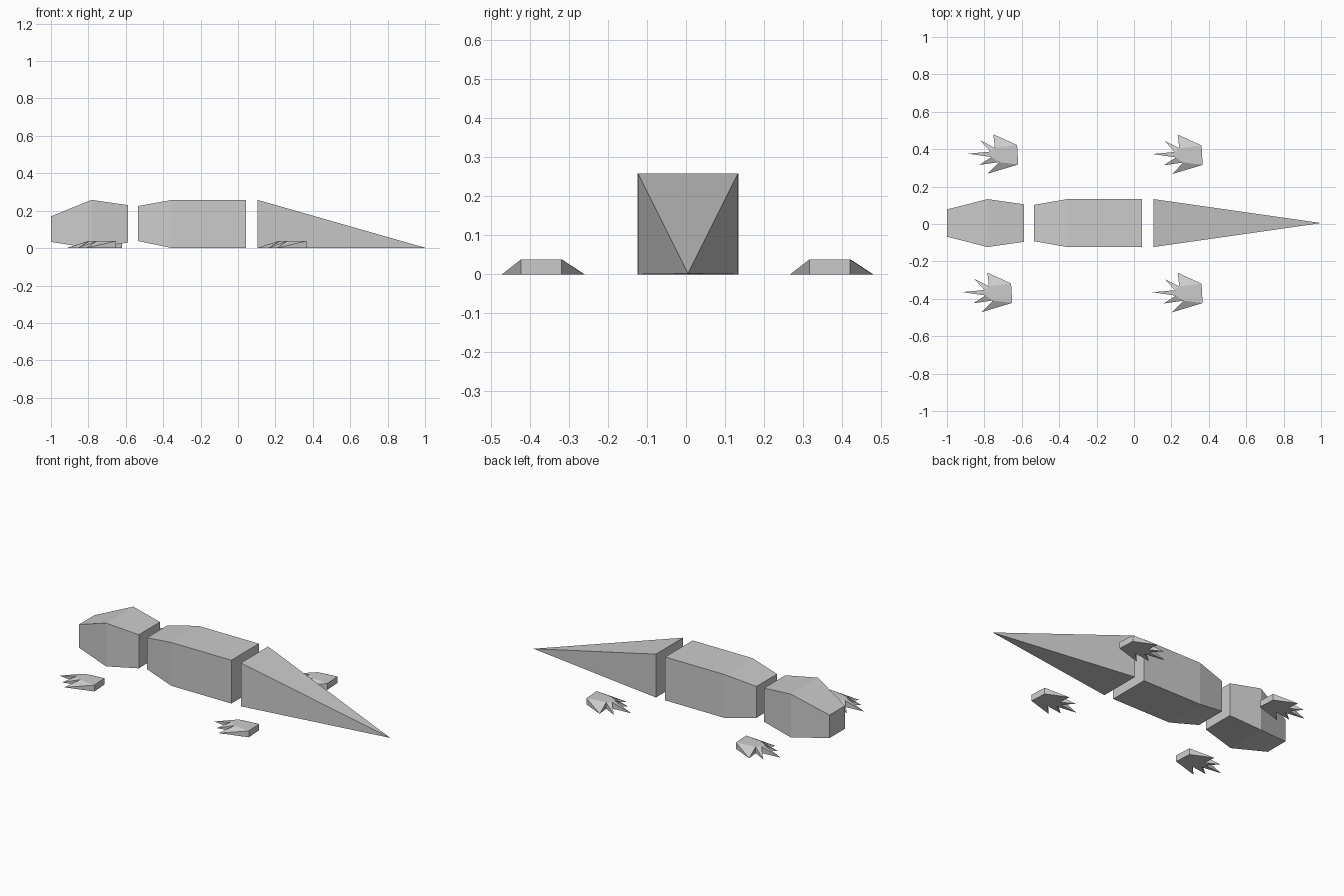
import bpy

if "Cube" in bpy.data.objects:
    bpy.data.objects.remove(bpy.data.objects["Cube"])

CY = 0.005  # body centre line


def add_mesh(name, verts, faces):
    mesh = bpy.data.meshes.new(name)
    mesh.from_pydata(verts, [], faces)
    mesh.update()
    obj = bpy.data.objects.new(name, mesh)
    bpy.context.collection.objects.link(obj)
    return obj


def loft(name, sections):
    """Square-section block along x; each section is (x, half width, z low, z high)."""
    verts, faces = [], []
    for x, w, lo, hi in sections:
        verts += [(x, CY - w, lo), (x, CY + w, lo), (x, CY + w, hi), (x, CY - w, hi)]
    for s in range(len(sections) - 1):
        for i in range(4):
            a, b = 4 * s + i, 4 * s + (i + 1) % 4
            faces.append((a, a + 4, b + 4, b))
    last = len(verts) - 4
    faces += [(0, 1, 2, 3), (last + 3, last + 2, last + 1, last)]
    return add_mesh(name, verts, faces)


# Head and trunk
loft("head", [(-1.0, 0.073, 0.033, 0.17), (-0.783, 0.128, 0.0, 0.258), (-0.587, 0.1, 0.03, 0.23)])
loft("body", [(-0.535, 0.097, 0.038, 0.225), (-0.352, 0.129, 0.0, 0.258), (0.043, 0.129, 0.0, 0.258)])

# Tail: pyramid with its point on the ground
w = 0.128
add_mesh("tail",
         [(0.105, CY - w, 0), (0.105, CY + w, 0), (0.105, CY + w, 0.258),
          (0.105, CY - w, 0.258), (1.0, CY, 0.002)],
         [(0, 1, 2, 3), (1, 0, 4), (2, 1, 4), (3, 2, 4), (0, 3, 4)])

# Feet: flat palm with a spike toe on each front palm edge
PALM = [(0.127, 0.046), (0.008, 0.031), (-0.016, 0.011), (-0.01, -0.018),
        (0.03, -0.045), (0.133, -0.058)]
TIPS = [(0.0, 0.104), (-0.07, 0.071), (-0.135, 0.0), (-0.075, -0.06), (-0.03, -0.107)]


def foot(name, x, y):
    n = len(PALM)
    verts = [(px, py, 0.0) for px, py in PALM] + [(px, py, 0.038) for px, py in PALM]
    verts += [(px, py, 0.0) for px, py in TIPS]
    faces = [tuple(reversed(range(n))), tuple(range(n, 2 * n)), (n - 1, 0, n, 2 * n - 1)]
    for i in range(n - 1):
        tip = 2 * n + i
        faces += [(n + i, tip, n + i + 1), (i + 1, tip, i),
                  (i, tip, n + i), (n + i + 1, tip, i + 1)]
    # palm runs counter-clockwise seen from above
    obj = add_mesh(name, verts, faces)
    obj.location = (x, y, 0)
    return obj


foot("front_left_foot", -0.752, 0.376)
foot("front_right_foot", -0.784, -0.364)
foot("back_left_foot", 0.234, 0.374)
foot("back_right_foot", 0.234, -0.365)
